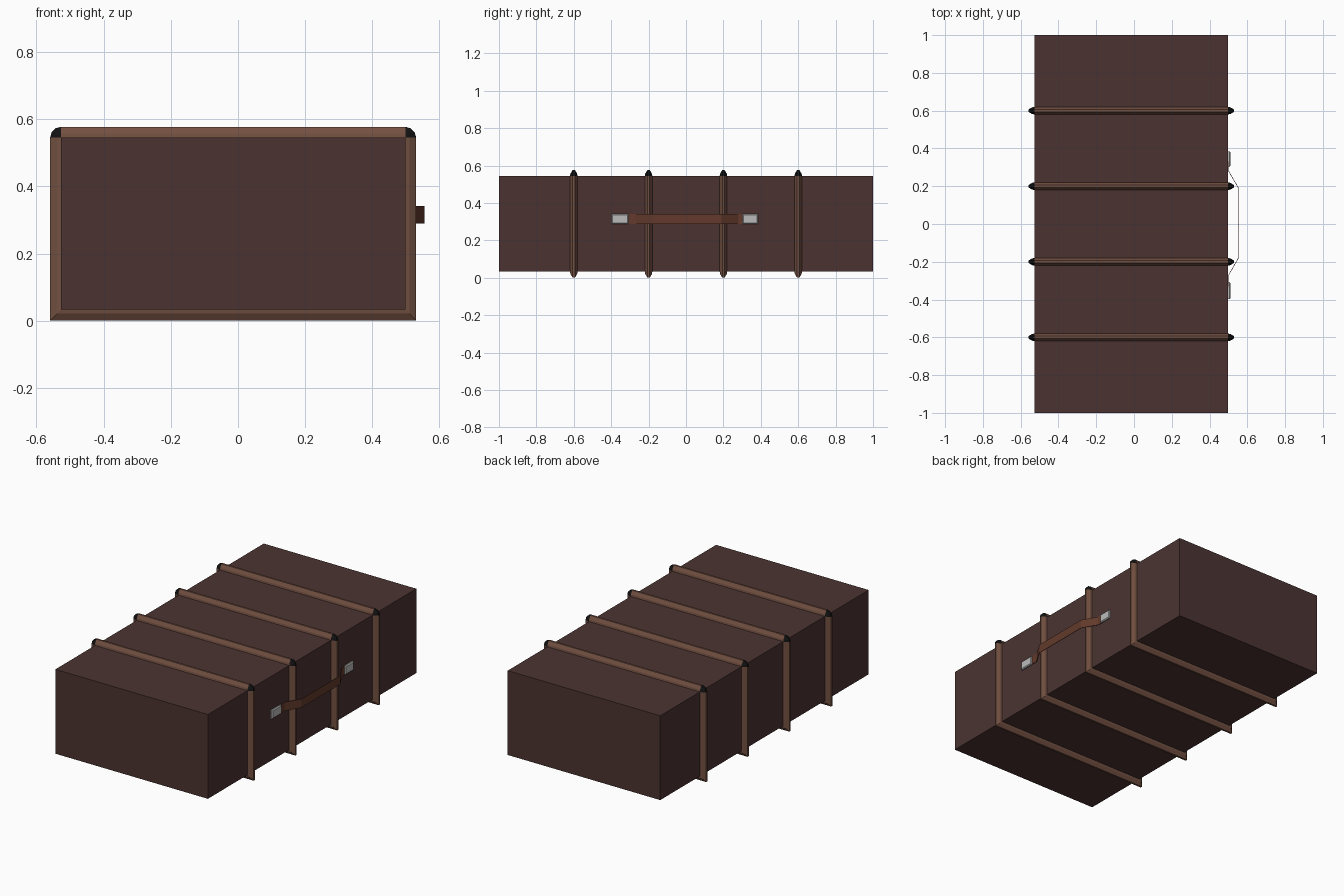
import bpy, bmesh, math

if "Cube" in bpy.data.objects:
    bpy.data.objects.remove(bpy.data.objects["Cube"])


def material(name, color):
    m = bpy.data.materials.new(name)
    m.diffuse_color = (*color, 1)
    m.use_nodes = True
    m.node_tree.nodes["Principled BSDF"].inputs["Base Color"].default_value = m.diffuse_color
    return m


LEATHER = material("dark_leather", (0.07, 0.034, 0.031))
TRIM = material("brown_trim", (0.17, 0.08, 0.053))
BLACK = material("black_cap", (0.006, 0.006, 0.006))
STRAP = material("strap_leather", (0.125, 0.042, 0.025))
METAL = material("metal", (0.5, 0.5, 0.5))

X0, X1, Z0, Z1 = -0.527, 0.498, 0.033, 0.545   # trunk body limits
RIB = [(-0.02, 0), (-0.018, 0.012), (-0.006, 0.032),
       (0.006, 0.032), (0.018, 0.012), (0.02, 0)]  # rib section: y, height


def finish(bm, name, *mats):
    bmesh.ops.recalc_face_normals(bm, faces=bm.faces)
    me = bpy.data.meshes.new(name)
    bm.to_mesh(me)
    bm.free()
    ob = bpy.data.objects.new(name, me)
    for m in mats:
        me.materials.append(m)
    bpy.context.collection.objects.link(ob)
    return ob


def box(name, x0, x1, y0, y1, z0, z1, mat, bevel=0):
    bm = bmesh.new()
    bmesh.ops.create_cube(bm, size=1)
    for v in bm.verts:
        v.co = ((x0 + x1) / 2 + v.co.x * (x1 - x0),
                (y0 + y1) / 2 + v.co.y * (y1 - y0),
                (z0 + z1) / 2 + v.co.z * (z1 - z0))
    if bevel:
        edges = [e for e in bm.edges if all(v.co.x > (x0 + x1) / 2 for v in e.verts)]
        bmesh.ops.bevel(bm, geom=edges, offset=bevel, segments=1, affect='EDGES')
    return finish(bm, name, mat)


def rib(name, y):
    # stations round the body: corner position, outward direction
    arc = [math.radians(a) for a in (0, 30, 60, 90)]
    path = [(X0, Z0, -1, -1), (X1, Z0, 1, -1)]
    path += [(X1, Z1, math.cos(a), math.sin(a)) for a in arc]
    path += [(X0, Z1, -math.sin(a), math.cos(a)) for a in arc]
    bm = bmesh.new()
    rings = [[bm.verts.new((x + dx * h, y + w, z + dz * h)) for w, h in RIB]
             for x, z, dx, dz in path]
    n = len(rings)
    for i in range(n):
        a, b = rings[i], rings[(i + 1) % n]
        for j in range(len(RIB) - 1):
            f = bm.faces.new((a[j], a[j + 1], b[j + 1], b[j]))
            f.material_index = 1 if i in (2, 3, 4, 6, 7, 8) else 0
    bmesh.ops.remove_doubles(bm, verts=bm.verts, dist=1e-5)
    finish(bm, name, TRIM, BLACK)


# trunk body
box("trunk_body", X0, X1, -1, 1, Z0, Z1, LEATHER)

# wrapped ribs with black upper corners
for i, y in enumerate((-0.6, -0.2, 0.2, 0.6)):
    rib(f"rib_{i + 1}", y)

# handle strap
path = [(0.501, -0.33), (0.501, -0.27), (0.553, -0.18),
        (0.553, 0.19), (0.501, 0.28), (0.501, 0.33)]
bm = bmesh.new()
cols = [[bm.verts.new((x, y, z)) for z in (0.289, 0.342)] for x, y in path]
for a, b in zip(cols, cols[1:]):
    bm.faces.new((a[0], b[0], b[1], a[1]))
strap = finish(bm, "handle_strap", STRAP)
mod = strap.modifiers.new("thickness", 'SOLIDIFY')
mod.thickness = 0.003
mod.offset = 0

# handle mounting plates
box("handle_plate_front", X1 - 0.005, 0.51, -0.398, -0.308, 0.289, 0.342, METAL, 0.005)
box("handle_plate_back", X1 - 0.005, 0.51, 0.303, 0.385, 0.289, 0.342, METAL, 0.005)
